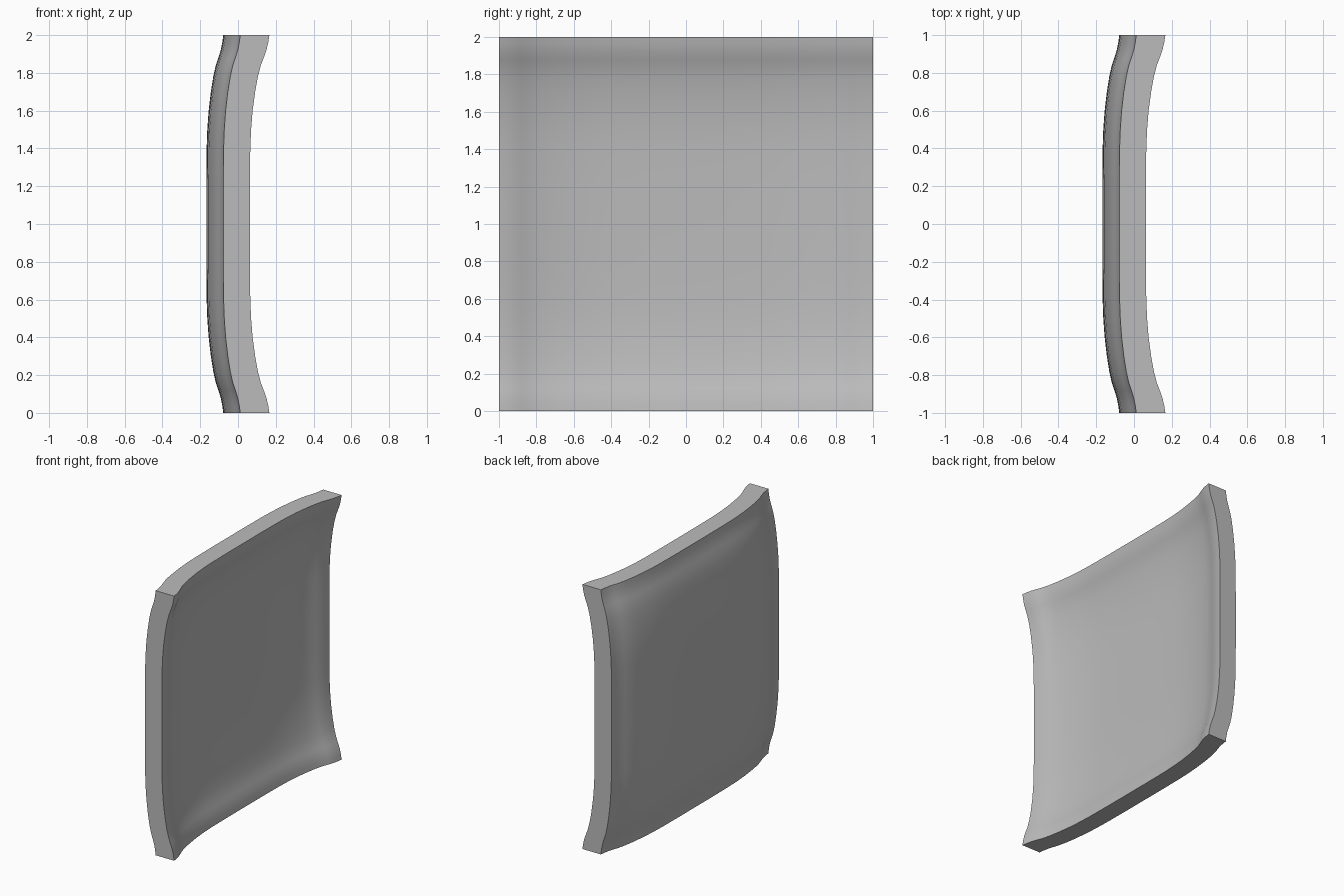
import bpy, bmesh, math

cube = bpy.data.objects.get("Cube")
if cube:
    bpy.data.objects.remove(cube)

# Flared profile from the panel's middle to its rim: (distance, rise)
PROFILE = [(0, 0), (.2, 0), (.4, .002), (.5, .006), (.6, .014), (.7, .027), (.78, .041),
           (.84, .056), (.88, .071), (.92, .085), (.96, .094), (1, .1)]
LAST = len(PROFILE) - 1
SIDE = 2 * LAST


def station(i):
    """Signed position and rise at a grid line counted from one edge."""
    k = i - LAST
    distance, rise = PROFILE[abs(k)]
    return math.copysign(distance, k), rise


def add_sheet(bm, base, gain):
    """One curved skin of the panel, as rows of vertices."""
    rows = []
    for i in range(SIDE + 1):
        y, rise_y = station(i)
        row = []
        for j in range(SIDE + 1):
            z, rise_z = station(j)
            row.append(bm.verts.new((base + gain * (rise_y + rise_z), y, z + 1)))
        rows.append(row)
    for i in range(SIDE):
        for j in range(SIDE):
            bm.faces.new((rows[i][j], rows[i + 1][j],
                          rows[i + 1][j + 1], rows[i][j + 1]))
    return rows


# Grey material
grey = bpy.data.materials.new("plain_grey")
grey.use_nodes = True
colour = (.5, .5, .5, 1)
grey.diffuse_color = colour
grey.node_tree.nodes["Principled BSDF"].inputs["Base Color"].default_value = colour

# Bulging skin, hollow skin and the flat rim between them
bm = bmesh.new()
add_sheet(bm, -.168, .9)
add_sheet(bm, -.04, 1.03)
rim = [e for e in bm.edges if e.is_boundary]
bmesh.ops.bridge_loops(bm, edges=rim)
bmesh.ops.recalc_face_normals(bm, faces=bm.faces)
mesh = bpy.data.meshes.new("curved_panel")
bm.to_mesh(mesh)
bm.free()
mesh.materials.append(grey)

panel = bpy.data.objects.new("curved_panel", mesh)
bpy.context.collection.objects.link(panel)
bpy.context.view_layer.objects.active = panel
panel.select_set(True)
bpy.ops.object.shade_smooth_by_angle(angle=math.radians(35))
